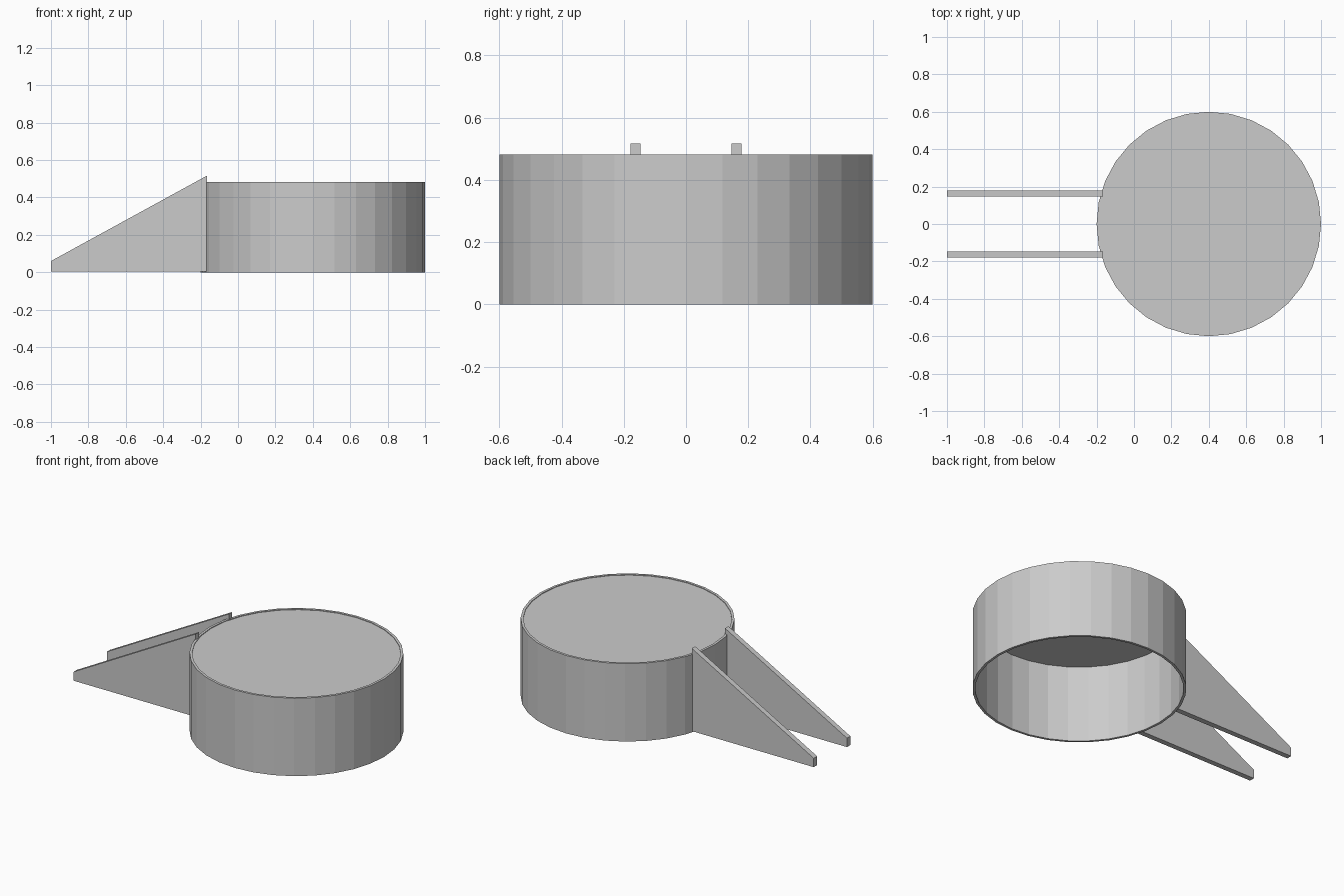
import bpy, bmesh
from math import cos, sin, tau

if "Cube" in bpy.data.objects:
    bpy.data.objects.remove(bpy.data.objects["Cube"])

CX, R_OUT, R_IN, HEIGHT, SIDES = 0.4, 0.6, 0.585, 0.482, 32


def make_object(name, bm):
    bmesh.ops.recalc_face_normals(bm, faces=bm.faces)
    mesh = bpy.data.meshes.new(name)
    bm.to_mesh(mesh)
    bm.free()
    obj = bpy.data.objects.new(name, mesh)
    bpy.context.collection.objects.link(obj)
    return obj


def ring(bm, radius, z):
    return [bm.verts.new((CX + radius * cos(tau * i / SIDES),
                          radius * sin(tau * i / SIDES), z)) for i in range(SIDES)]


# Drum wall: thin open tube
bm = bmesh.new()
loops = [ring(bm, r, z) for r, z in
         ((R_OUT, 0), (R_OUT, HEIGHT), (R_IN, HEIGHT), (R_IN, 0))]
for k in range(4):
    a, b = loops[k], loops[(k + 1) % 4]
    for i in range(SIDES):
        j = (i + 1) % SIDES
        bm.faces.new((a[i], a[j], b[j], b[i]))
make_object("drum_wall", bm)

# Lid: thin disc set just below the rim
bm = bmesh.new()
bm.faces.new(ring(bm, R_IN, HEIGHT - 0.004))
make_object("drum_lid", bm)

# Bracket: tapered side profile, thickened and mirrored across y
bm = bmesh.new()
profile = [(-1, 0.005), (-0.165, 0.005), (-0.165, 0.517), (-1, 0.06)]
face = bm.faces.new([bm.verts.new((x, 0.146, z)) for x, z in profile])
side = bmesh.ops.extrude_face_region(bm, geom=[face])["geom"]
bmesh.ops.translate(bm, vec=(0, 0.033, 0),
                    verts=[v for v in side if isinstance(v, bmesh.types.BMVert)])
if not face.is_valid or len(bm.faces) < 6:
    bm.faces.new(list(bm.verts)[:4])
bracket = make_object("brackets", bm)
mirror = bracket.modifiers.new("Mirror", 'MIRROR')
mirror.use_axis = (False, True, False)
